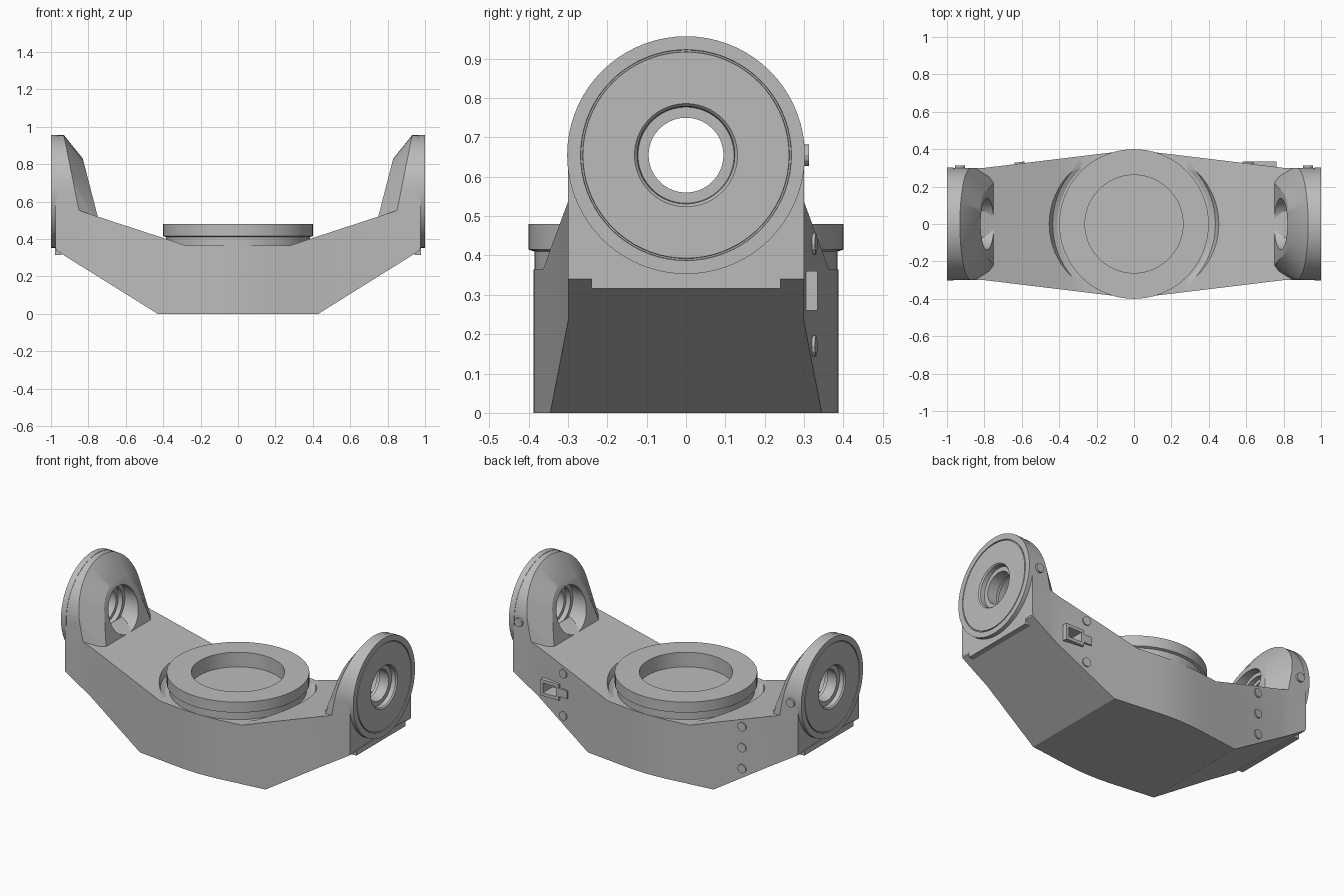
import bpy, bmesh
from math import pi, sin, cos, radians
from mathutils import Vector, Matrix

cube = bpy.data.objects.get("Cube")
if cube:
    bpy.data.objects.remove(cube, do_unlink=True)

GREY = (0.5, 0.5, 0.5, 1)
metal = bpy.data.materials.new("cast grey")
metal.use_nodes = True
metal.diffuse_color = GREY
metal.node_tree.nodes["Principled BSDF"].inputs["Base Color"].default_value = GREY


def finish(bm, name):
    bmesh.ops.remove_doubles(bm, verts=bm.verts, dist=1e-5)
    bmesh.ops.recalc_face_normals(bm, faces=bm.faces)
    mesh = bpy.data.meshes.new(name)
    bm.to_mesh(mesh)
    bm.free()
    mesh.materials.append(metal)
    ob = bpy.data.objects.new(name, mesh)
    bpy.context.collection.objects.link(ob)
    return ob


def activate(ob):
    bpy.ops.object.select_all(action='DESELECT')
    ob.select_set(True)
    bpy.context.view_layer.objects.active = ob


def smooth(ob, angle=25):
    activate(ob)
    bpy.ops.object.shade_smooth_by_angle(angle=radians(angle))


def cut(ob, cutter):
    mod = ob.modifiers.new("cut", 'BOOLEAN')
    mod.operation, mod.solver, mod.object = 'DIFFERENCE', 'EXACT', cutter
    activate(ob)
    bpy.ops.object.modifier_apply(modifier=mod.name)
    bpy.data.objects.remove(cutter, do_unlink=True)


def lathe(name, points, axis, centre=(0, 0, 0), closed=True):
    """Spin (along axis, radius) points about an axis."""
    bm = bmesh.new()
    ax, c = Vector(axis), Vector(centre)
    out = Vector((0, 0, 1)) if ax.x else Vector((1, 0, 0))
    vs = [bm.verts.new(c + ax * a + out * r) for a, r in points]
    edges = [bm.edges.new(p) for p in zip(vs, vs[1:])]
    if closed:
        edges.append(bm.edges.new((vs[-1], vs[0])))
    bmesh.ops.spin(bm, geom=vs + edges, cent=c, axis=ax, angle=2 * pi,
                   steps=72, use_merge=True)
    return finish(bm, name)


def box(name, size, centre, turn=0):
    bm = bmesh.new()
    bmesh.ops.create_cube(bm, size=1, matrix=Matrix.Translation(centre)
                          @ Matrix.Rotation(turn, 4, 'Z') @ Matrix.Diagonal((*size, 1)))
    return finish(bm, name)


def bolt(name, centre, turn=0):
    bm = bmesh.new()
    bmesh.ops.create_cone(bm, cap_ends=True, segments=12, radius1=0.027, radius2=0.027,
                          depth=0.03, matrix=Matrix.Translation(centre)
                          @ Matrix.Rotation(turn, 4, 'Z') @ Matrix.Rotation(pi / 2, 4, 'X'))
    return finish(bm, name)


# Cradle body: rectangular sections (x, half width, bottom, top) lofted along x
half = [(0.07, 0.386, 0, 0.365), (0.13, 0.381, 0, 0.365), (0.2, 0.373, 0, 0.365),
        (0.28, 0.363, 0, 0.365), (0.43, 0.345, 0, 0.415), (0.8, 0.3, 0.231, 0.536),
        (0.86, 0.3, 0.268, 0.556), (0.974, 0.3, 0.34, 0.5)]
sections = [(-x, *rest) for x, *rest in reversed(half)] + [(0, 0.388, 0, 0.365)] + half
bm = bmesh.new()
rings = [[bm.verts.new(p) for p in ((x, -y, lo), (x, y, lo), (x, y, hi), (x, -y, hi))]
         for x, y, lo, hi in sections]
for a, b in zip(rings, rings[1:]):
    for i in range(4):
        j = (i + 1) % 4
        bm.faces.new((a[i], a[j], b[j], b[i]))
bm.faces.new(rings[0])
bm.faces.new(rings[-1])
body = finish(bm, "cradle_body")

# Sloped clearance around the turntable seat
cut(body, lathe("seat_cutter", [(0.366, 0), (0.366, 0.41), (0.38, 0.435),
                                (0.46, 0.47), (0.46, 0)], (0, 0, 1), closed=False))

# Turntable flange with a shallow round pocket
smooth(lathe("turntable_flange", [(0.35, 0), (0.35, 0.385), (0.41, 0.385), (0.415, 0.4),
                                  (0.48, 0.4), (0.48, 0.262), (0.39, 0.262), (0.39, 0)],
             (0, 0, 1), closed=False))

AXLE = 0.655


def arch(radius, foot_y, foot_z, x_at):
    """Round-topped outline whose x follows height."""
    pts = [(radius * cos(t * pi / 32), AXLE + radius * sin(t * pi / 32)) for t in range(33)]
    pts += [(foot_y, foot_z), (-foot_y, foot_z)]
    return [(x_at(z), y, z) for y, z in pts]


for side, s in (("left", 1), ("right", -1)):
    # Upright: arch-shaped lug with a leaning, chamfered inner face
    outline = (arch(0.3, 0.3, 0.35, lambda z: 0.975)
               + arch(0.3, 0.3, 0.35, lambda z: 0.85 + (z - 0.55) * 0.2)
               + arch(0.175, 0.235, 0.46, lambda z: 0.75 + (z - 0.52) * 0.258))
    bm = bmesh.new()
    for x, y, z in outline:
        bm.verts.new((s * x, y, z))
    hull = bmesh.ops.convex_hull(bm, input=bm.verts)
    loose = {v for v in hull["geom_interior"] if isinstance(v, bmesh.types.BMVert)}
    bmesh.ops.delete(bm, geom=list(loose), context='VERTS')
    bmesh.ops.dissolve_limit(bm, angle_limit=0.01, verts=bm.verts, edges=bm.edges)
    arm = finish(bm, side + "_upright")
    cut(arm, lathe("bore_cutter", [(0.6, 0), (0.6, 0.137), (1.1, 0.137), (1.1, 0)],
                   (s, 0, 0), (0, 0, AXLE), closed=False))
    smooth(arm)

    # Bearing face with ring groove and stepped bore
    smooth(lathe(side + "_bearing", [(0.965, 0.302), (1, 0.302), (1, 0.268), (0.994, 0.267),
                                     (0.994, 0.263), (1, 0.262), (1, 0.131), (0.992, 0.124),
                                     (0.965, 0.122), (0.965, 0.095), (0.9, 0.095),
                                     (0.9, 0.115), (0.87, 0.115), (0.87, 0.15),
                                     (0.965, 0.15)], (s, 0, 0), (0, 0, AXLE)))

    # Lip under the end face
    box(side + "_end_lip", (0.035, 0.48, 0.035), (s * 0.96, 0, 0.333))

    # Bolt heads on the back
    bolt(side + "_upright_bolt", (s * 0.93, 0.298, AXLE))
    for z in (0.43, 0.17) if s > 0 else (0.43, 0.3, 0.17):
        bolt(side + "_body_bolt", (s * 0.61, 0.316, z), -s * 0.121)

# Socket on the back of the left side: recess, frame and mounting ear
cut(body, box("socket_cutter", (0.09, 0.16, 0.06), (0.7, 0.32, 0.31)))
smooth(body)
frame = box("socket_frame", (0.125, 0.05, 0.1), (0.7, 0.309, 0.31))
cut(frame, box("frame_cutter", (0.09, 0.2, 0.06), (0.7, 0.31, 0.31)))
box("socket_ear", (0.06, 0.05, 0.05), (0.61, 0.309, 0.31))
